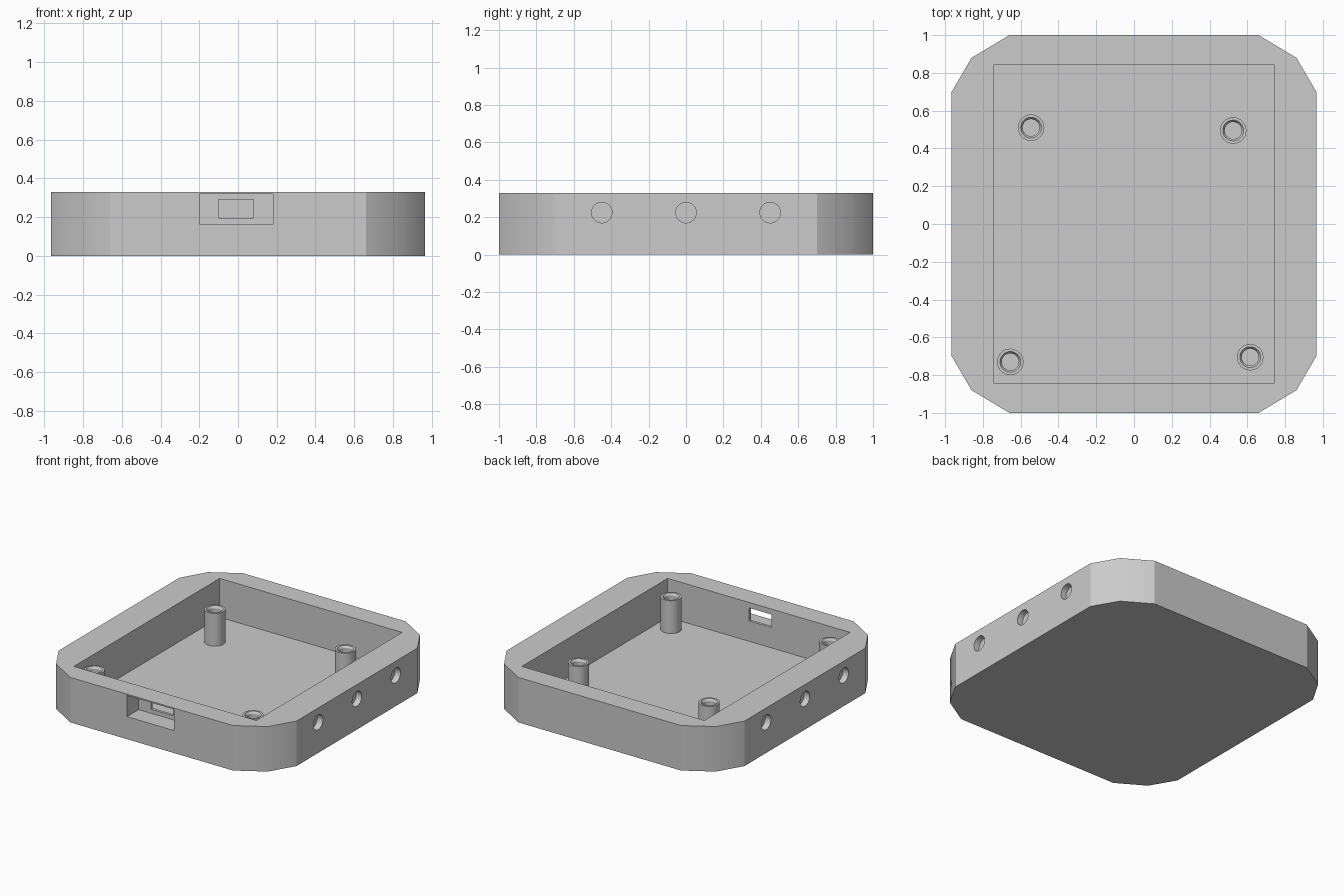
import bpy, bmesh, math
from mathutils import Matrix, Vector

cube = bpy.data.objects.get("Cube")
if cube:
    bpy.data.objects.remove(cube, do_unlink=True)

HEIGHT, FLOOR, POST_TOP = 0.33, 0.045, 0.285

grey = bpy.data.materials.new("grey plastic")
grey.use_nodes = True
grey.diffuse_color = (0.6, 0.6, 0.6, 1)
grey.node_tree.nodes["Principled BSDF"].inputs["Base Color"].default_value = (0.6, 0.6, 0.6, 1)


def add_object(name, bm):
    bmesh.ops.recalc_face_normals(bm, faces=bm.faces)
    mesh = bpy.data.meshes.new(name)
    bm.to_mesh(mesh)
    bm.free()
    mesh.materials.append(grey)
    obj = bpy.data.objects.new(name, mesh)
    bpy.context.collection.objects.link(obj)
    return obj


def activate(obj):
    bpy.ops.object.select_all(action='DESELECT')
    obj.select_set(True)
    bpy.context.view_layer.objects.active = obj


def smooth(obj, degrees):
    activate(obj)
    bpy.ops.object.shade_smooth_by_angle(angle=math.radians(degrees))


def box(name, low, high):
    bm = bmesh.new()
    low, high = Vector(low), Vector(high)
    bmesh.ops.create_cube(bm, size=1, matrix=Matrix.Translation((low + high) / 2)
                          @ Matrix.Diagonal((*(high - low), 1)))
    return add_object(name, bm)


def cut(target, cutter):
    mod = target.modifiers.new("cut", 'BOOLEAN')
    mod.operation, mod.solver, mod.object = 'DIFFERENCE', 'EXACT', cutter
    cutter.hide_render = True
    activate(target)
    bpy.ops.object.modifier_apply(modifier=mod.name)
    bpy.data.objects.remove(cutter, do_unlink=True)


# Tray body: an outline with faceted corners, extruded upward
corner = [(0.965, 0.70), (0.86, 0.88), (0.66, 1.0)]
outline = []
for sx, sy in ((1, 1), (-1, 1), (-1, -1), (1, -1)):
    points = corner if sx * sy > 0 else corner[::-1]
    outline += [(sx * x, sy * y, 0) for x, y in points]
bm = bmesh.new()
base = bm.faces.new([bm.verts.new(p) for p in outline])
top = bmesh.ops.extrude_face_region(bm, geom=[base])
bmesh.ops.translate(bm, vec=(0, 0, HEIGHT),
                    verts=[v for v in top["geom"] if isinstance(v, bmesh.types.BMVert)])
tray = add_object("tray_body", bm)

# Inner cavity
cut(tray, box("cavity_cutter", (-0.74, -0.845, FLOOR), (0.74, 0.845, 0.5)))

# Front connector recess and the window through its thin back wall
cut(tray, box("recess_cutter", (-0.20, -1.1, 0.165), (0.18, -0.865, 0.32)))
cut(tray, box("window_cutter", (-0.10, -0.95, 0.195), (0.08, -0.8, 0.29)))

# Shallow round sockets along both sides
for side in (-1, 1):
    for y in (-0.45, 0, 0.45):
        bm = bmesh.new()
        bmesh.ops.create_cone(bm, cap_ends=True, segments=32, radius1=0.055, radius2=0.055,
                              depth=0.1, matrix=Matrix.Translation((side * 0.97, y, 0.225))
                              @ Matrix.Rotation(math.pi / 2, 4, 'Y'))
        cut(tray, add_object("socket_cutter", bm))
smooth(tray, 29.5)

# Mounting posts: a revolved tube with a chamfered bore
profile = [(0.07, FLOOR - 0.01), (0.07, POST_TOP), (0.055, POST_TOP),
           (0.045, POST_TOP - 0.015), (0.045, FLOOR + 0.002), (0, FLOOR + 0.002)]
posts = {"back_right_post": (-0.545, 0.51), "back_left_post": (0.525, 0.495),
         "front_right_post": (-0.655, -0.73), "front_left_post": (0.615, -0.705)}
for name, (x, y) in posts.items():
    bm = bmesh.new()
    verts = [bm.verts.new((r, 0, z)) for r, z in profile]
    edges = [bm.edges.new(pair) for pair in zip(verts, verts[1:])]
    bmesh.ops.spin(bm, geom=verts + edges, axis=(0, 0, 1), cent=(0, 0, 0),
                   angle=math.tau, steps=32, use_duplicate=False)
    bmesh.ops.remove_doubles(bm, verts=bm.verts, dist=0.0005)
    post = add_object(name, bm)
    # Open bottom edge: make sure the outer wall faces outward
    if sum(p.normal.xy.dot(p.center.xy) * p.area for p in post.data.polygons) < 0:
        post.data.flip_normals()
    post.location = (x, y, 0)
    smooth(post, 30)
